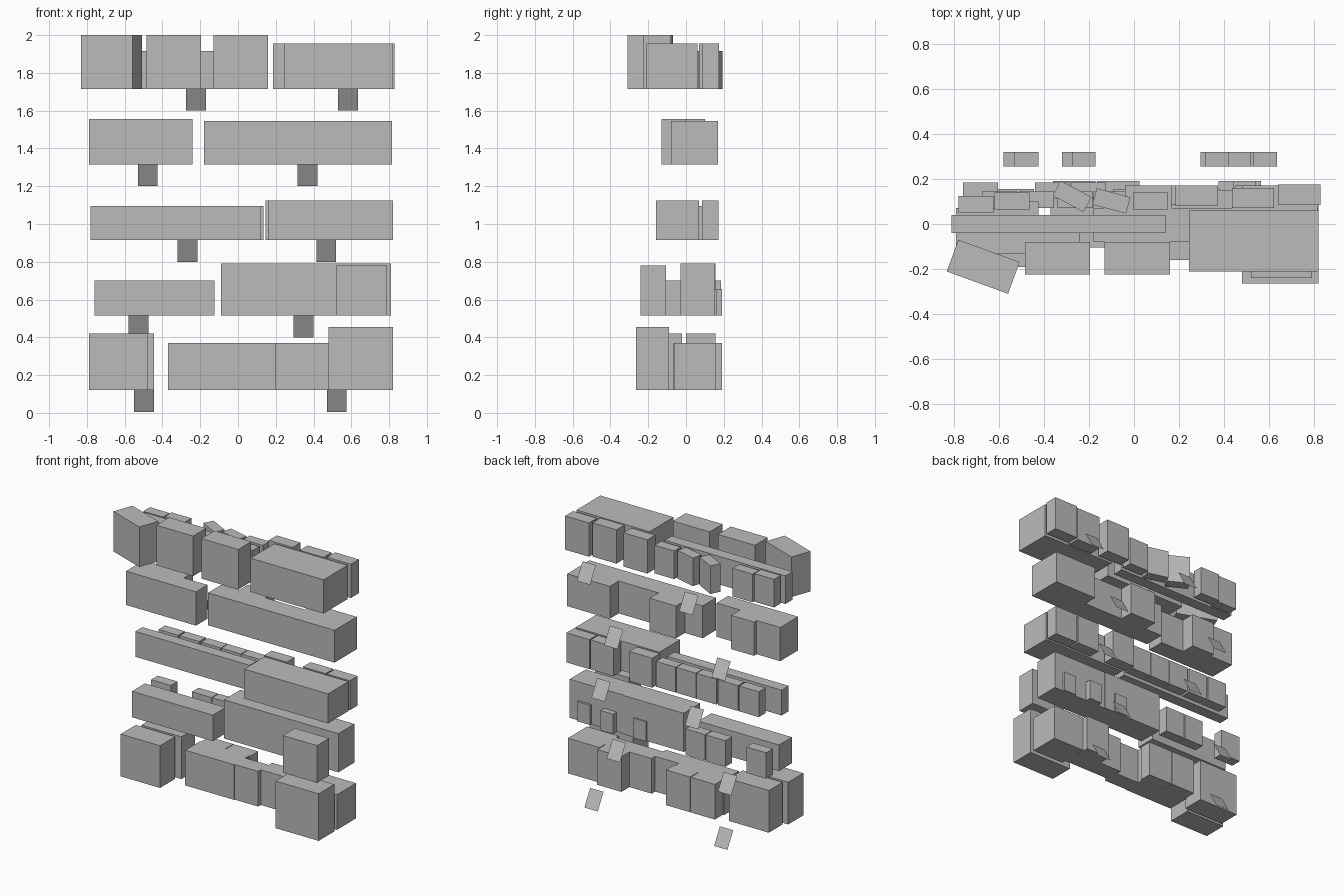
import bpy, bmesh, math
from mathutils import Matrix

if "Cube" in bpy.data.objects:
    bpy.data.objects.remove(bpy.data.objects["Cube"], do_unlink=True)

grey = bpy.data.materials.new("plain_grey")
grey.use_nodes = True
colour = (0.5, 0.5, 0.5, 1)
grey.diffuse_color = colour
grey.node_tree.nodes["Principled BSDF"].inputs["Base Color"].default_value = colour


def finish(name, bm):
    mesh = bpy.data.meshes.new(name)
    bm.to_mesh(mesh)
    bm.free()
    mesh.materials.append(grey)
    bpy.context.collection.objects.link(bpy.data.objects.new(name, mesh))


def box(name, x, y, z, turn=0):
    """Box from (low, high) ranges, turned in degrees about its own centre."""
    bm = bmesh.new()
    bmesh.ops.create_cube(bm, size=1)
    sizes = [r[1] - r[0] for r in (x, y, z)]
    centre = [(r[0] + r[1]) / 2 for r in (x, y, z)]
    bm.transform(Matrix.Translation(centre) @ Matrix.Rotation(math.radians(turn), 4, "Z")
                 @ Matrix.Diagonal((*sizes, 1)))
    finish(name, bm)


def row(name, lefts, width, y, z):
    for i, left in enumerate(lefts):
        box(f"{name}_{i + 1}", (left, left + width), y, z)


def label(name, x, base):
    """Single tilted card hanging just below a tier."""
    bm = bmesh.new()
    corners = [(x + 0.105, 0.32, base - 0.115), (x, 0.32, base - 0.115),
               (x, 0.255, base), (x + 0.105, 0.255, base)]
    bm.faces.new([bm.verts.new(c) for c in corners])
    finish(name, bm)


# Tier heights and the two label cards of each
tiers = [0.12, 0.515, 0.915, 1.315, 1.715]
cards = [(-0.55, 0.47), (-0.58, 0.295), (-0.32, 0.415), (-0.53, 0.315), (-0.275, 0.53)]
for i, pair in enumerate(cards):
    for side, x in zip(("right", "left"), pair):
        label(f"label_{side}_{i + 1}", x, tiers[i])

# First tier
z = (tiers[0], 0.37)
tall = (tiers[0], 0.42)
box("first_front_box", (-0.79, -0.48), (-0.19, -0.02), tall)
box("first_back_box", (-0.76, -0.445), (0, 0.155), tall)
box("first_end_box", (0.48, 0.82), (-0.265, -0.09), (tiers[0], 0.455))
box("first_long_box", (-0.37, 0.015), (-0.065, 0.1), z)
box("first_middle_box", (0.015, 0.2), (-0.06, 0.06), z)
box("first_inner_box", (0.2, 0.6), (-0.03, 0.1), z)
box("first_corner_box", (0.57, 0.82), (-0.06, 0.155), z)
row("first_back_pack", [-0.36, -0.165, 0.375], 0.19, (0.1, 0.19), z)

# Second tier
box("second_low_box", (-0.76, -0.125), (-0.105, 0.04), (tiers[1], 0.7))
box("second_long_box", (-0.09, 0.38), (-0.03, 0.155), (tiers[1], 0.79))
box("second_corner_box", (0.38, 0.81), (-0.03, 0.15), (tiers[1], 0.79))
box("second_front_box", (0.52, 0.79), (-0.24, -0.105), (tiers[1], 0.78))
row("second_back_pack", [-0.76, -0.44, -0.28], 0.155, (0.11, 0.185), (tiers[1], 0.7))
row("second_small_pack", [0.2, 0.64], 0.1, (0.09, 0.165), (tiers[1], 0.655))
box("second_proud_pack", (0.44, 0.54), (0.1, 0.19), (tiers[1], 0.655))

# Third tier
z = (tiers[2], 1.125)
low = (tiers[2], 1.095)
box("third_front_box", (0.16, 0.82), (-0.16, 0.07), z)
box("third_bar", (-0.78, 0.12), (-0.04, 0.04), low)
row("third_large_pack", [0.145, 0.45, 0.64], 0.18, (0.085, 0.172), z)
row("third_small_pack", [-0.675, -0.51, -0.34, -0.18, -0.02], 0.155, (0.07, 0.145), low)

# Fourth tier
z = (tiers[3], 1.555)
box("fourth_front_box", (-0.79, -0.425), (-0.13, 0), z)
box("fourth_side_box", (-0.425, -0.24), (-0.13, 0), z)
box("fourth_back_box", (-0.605, -0.425), (0, 0.1), z)
box("fourth_end_box", (-0.79, -0.605), (0, 0.07), z)
z = (tiers[3], 1.545)
box("fourth_long_box", (-0.18, 0.815), (-0.08, 0.07), z)
for i, x in enumerate([(-0.04, 0.167), (0.48, 0.68), (0.68, 0.815)]):
    box(f"fourth_back_pack_{i + 1}", x, (0.07, 0.17), z)

# Fifth tier
z = (tiers[4], 2.0)
box("fifth_turned_box", (-0.815, -0.525), (-0.265, -0.115), z, -20)
row("fifth_front_box", [-0.485, -0.13], 0.29, (-0.225, -0.08), z)
z = (tiers[4], 1.955)
low = (tiers[4], 1.915)
box("fifth_long_box", (0.245, 0.82), (-0.21, 0.06), z)
box("fifth_bar", (-0.81, 0.14), (-0.04, 0.04), low)
for i, (x, y) in enumerate([(0.185, 0.08), (0.435, 0.07), (0.64, 0.085)]):
    box(f"fifth_large_pack_{i + 1}", (x, x + 0.188), (y, y + 0.09), z)
for i, (x, y, turn) in enumerate([(-0.78, 0.05, 0), (-0.62, 0.065, 0), (-0.352, 0.085, -28),
                                  (-0.178, 0.065, -15), (-0.005, 0.065, 0)]):
    box(f"fifth_small_pack_{i + 1}", (x, x + 0.155), (y, y + 0.075), low, turn)
